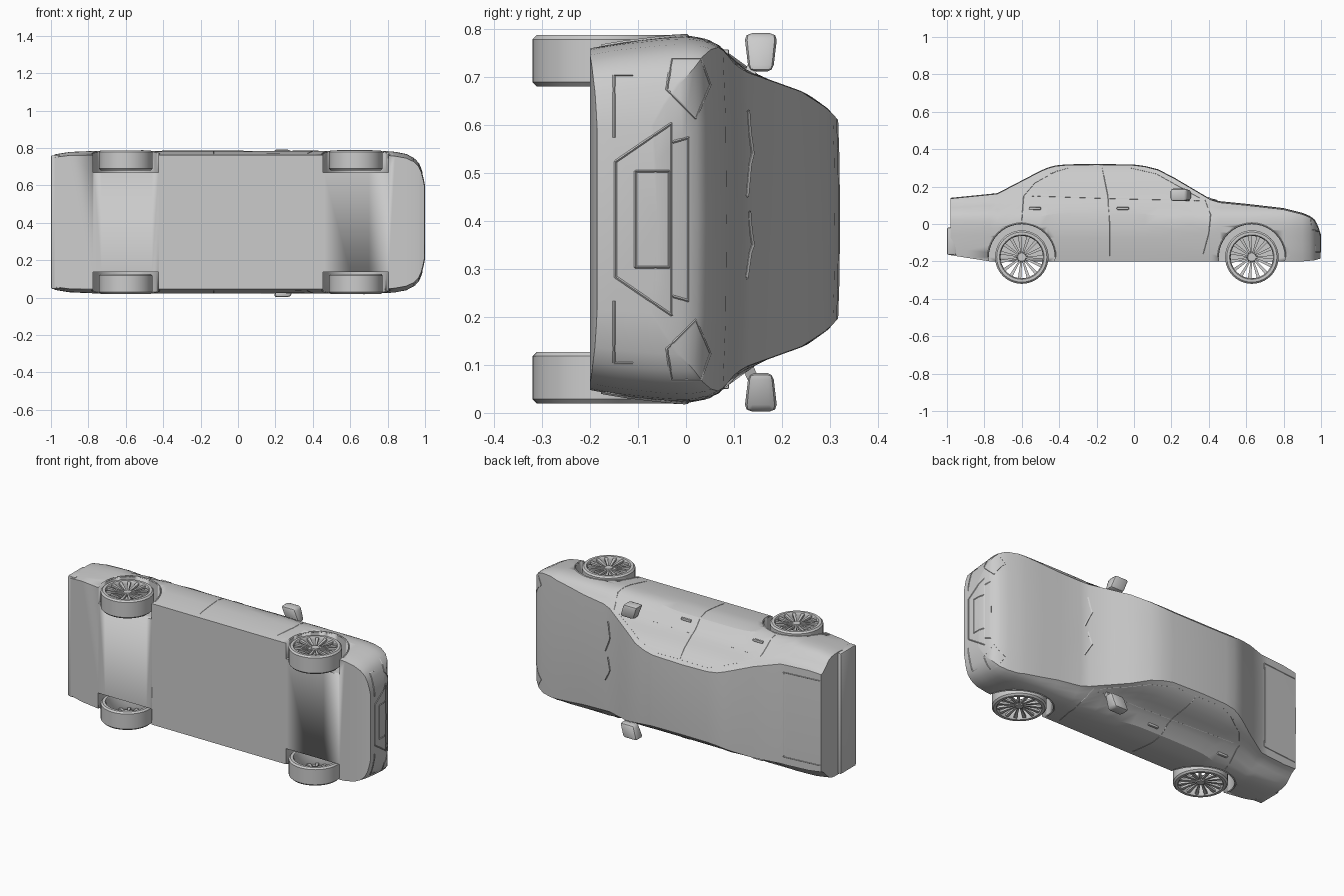
import bpy, bmesh, math
from mathutils import Vector, Matrix
from mathutils.bvhtree import BVHTree

if "Cube" in bpy.data.objects:
    bpy.data.objects.remove(bpy.data.objects["Cube"])

# The car lies on its side: length along x (nose +x), roof towards +y, width along z
MID = 0.4035
AXLES = (-0.6, 0.63)
AXLE_Y = -0.177

paint = bpy.data.materials.new("light_grey")
paint.diffuse_color = (0.6, 0.6, 0.6, 1)
paint.use_nodes = True
paint.node_tree.nodes["Principled BSDF"].inputs["Base Color"].default_value = paint.diffuse_color


def add(name, bm, angle=35):
    bmesh.ops.recalc_face_normals(bm, faces=bm.faces[:])
    me = bpy.data.meshes.new(name)
    bm.to_mesh(me)
    bm.free()
    me.materials.append(paint)
    ob = bpy.data.objects.new(name, me)
    bpy.context.collection.objects.link(ob)
    bpy.ops.object.select_all(action='DESELECT')
    ob.select_set(True)
    bpy.context.view_layer.objects.active = ob
    bpy.ops.object.shade_smooth_by_angle(angle=math.radians(angle))
    return ob


def lerp(table, v):
    if v <= table[0][0]:
        return table[0][1]
    for (a, p), (b, q) in zip(table, table[1:]):
        if v <= b:
            return p + (q - p) * (v - a) / (b - a)
    return table[-1][1]


def box(bm, centre, size, bevel=0):
    r = bmesh.ops.create_cube(bm, size=1, matrix=Matrix.Translation(centre) @ Matrix.Diagonal((*size, 1)))
    if bevel:
        edges = list({e for v in r['verts'] for e in v.link_edges})
        bmesh.ops.bevel(bm, geom=edges, offset=bevel, segments=2, affect='EDGES', profile=0.5)


# Half width by height, width scale by length, roof line and floor line
SIDE = [(-0.2, .358), (-0.15, .368), (-0.05, .379), (0, .382), (0.04, .376), (0.07, .362), (0.08, .35),
        (0.1, .325), (0.122, .308), (0.25, .262), (0.3, .226), (0.32, .203)]
PLAN = [(-1, .94), (-0.97, .955), (-0.9, .985), (-0.77, 1), (0.78, 1), (0.84, .985), (0.9, .955),
        (0.94, .9), (0.965, .83), (0.98, .74), (0.99, .63), (0.998, .52)]
TOP = [(-0.98, .14), (-0.73, .165), (-0.5, .285), (-0.46, .302), (-0.42, .313), (-0.36, .319), (-0.2, .321),
       (0, .318), (0.06, .31), (0.13, .292), (0.22, .245), (0.41, .133), (0.46, .122), (0.6, .108), (0.8, .085),
       (0.9, .06), (0.94, .043), (0.965, .025), (0.98, -.005), (0.99, -.035), (0.998, -.06)]
FLOOR = [(-0.98, -.167), (-0.77, -.2), (0.9, -.2), (0.96, -.195), (0.998, -.185)]
stations = sorted({p[0] for p in TOP} | {-0.95, -0.9, -0.77, -0.6, 0.3, 0.7, 0.84})
LEVELS = (0, .12, .25, .38, .5, .6, .68, .76, .84, .91, .96, 1)


def section(x):
    lo, hi = lerp(FLOOR, x), lerp(TOP, x)
    crown = 0.008 if x > 0.41 else 0.004
    edge, s = hi - crown, lerp(PLAN, x)
    half = [(y, lerp(SIDE, y) * s) for y in (lo + (edge - lo) * t for t in LEVELS)]
    half.append((hi - crown * 0.3, half[-1][1] * 0.6))
    ring = half + [(hi, 0)] + [(y, -w) for y, w in reversed(half)]
    return [Vector((x, y, MID + w)) for y, w in ring]


# Body shell
bm = bmesh.new()
rings = [[bm.verts.new(c) for c in section(x)] for x in stations]
for a, b in zip(rings, rings[1:]):
    for i in range(len(a)):
        j = (i + 1) % len(a)
        bm.faces.new((a[i], a[j], b[j], b[i]))
bm.faces.new(rings[0])
bm.faces.new(rings[-1])
bmesh.ops.recalc_face_normals(bm, faces=bm.faces[:])
surface = BVHTree.FromBMesh(bm)
body = add("body", bm, 28)

# Wheel wells cut out of the shell
bm = bmesh.new()
for ax in AXLES:
    for z in (0.138 - 0.2, 0.669 + 0.2):
        bmesh.ops.create_cone(bm, cap_ends=True, segments=48, radius1=0.177, radius2=0.177, depth=0.4,
                              matrix=Matrix.Translation((ax, AXLE_Y, z)))
cutter = add("wheel_well_cutter", bm)
cutter.hide_render = True
mod = body.modifiers.new("wells", 'BOOLEAN')
mod.operation, mod.object, mod.solver = 'DIFFERENCE', cutter, 'EXACT'
bpy.context.view_layer.objects.active = body
bpy.ops.object.modifier_apply(modifier=mod.name)
bpy.data.objects.remove(cutter)

# Rear bumper
bm = bmesh.new()
box(bm, (-0.975, -0.092, MID), (0.05, 0.145, 0.715), 0.008)
add("rear_bumper", bm)


def trace(name, pts, way, radius=0.002, closed=False):
    """Thin bead following the body surface; pts are seen along the given direction."""
    way = Vector(way)
    pts = [Vector(p) for p in pts]
    if closed:
        pts.append(pts[0])
    path = []
    for a, b in zip(pts, pts[1:]):
        n = max(2, int((b - a).length / 0.02))
        for i in range(n + 1):
            hit = surface.ray_cast(a.lerp(b, i / n) - way * 3, way)[0]
            if hit:
                path.append(hit)
    bm = bmesh.new()
    prev = None
    for k, p in enumerate(path):
        t = path[min(k + 1, len(path) - 1)] - path[max(k - 1, 0)]
        if t.length < 1e-5:
            continue
        u = t.cross(way).normalized()
        ring = [bm.verts.new(p + d * radius) for d in (u, -way, -u, way)]
        if prev:
            for i in range(4):
                bm.faces.new((prev[i], prev[(i + 1) % 4], ring[(i + 1) % 4], ring[i]))
        prev = ring
    return add(name, bm)


# Door seams, window lines, sills and arch lips on both sides
side_lines = {
    "pillar_seam": [(-0.17, .3), (-0.14, .15), (-0.13, .0), (-0.13, -.17)],
    "front_door_seam": [(0.38, .13), (0.41, .05), (0.4, -.05), (0.37, -.16)],
    "rear_door_seam": [(-0.41, .285), (-0.53, .22), (-0.59, .15), (-0.6, .02)],
    "window_line": [(0.35, .125), (-0.1, .135), (-0.55, .15)],
    "window_top": [(0.35, .14), (0.12, .268), (-0.02, .3), (-0.35, .3), (-0.45, .27)],
}
for end, z, way in (("left", 1, (0, 0, -1)), ("right", -1, (0, 0, 1))):
    for name, pts in side_lines.items():
        trace(f"{name}_{end}", [(x, y, MID) for x, y in pts], way, 0.0015)
    for ax in AXLES:
        arc = [(ax + 0.18 * math.cos(a), AXLE_Y + 0.18 * math.sin(a), MID)
               for a in (math.pi * i / 20 for i in range(21))]
        trace(f"arch_lip_{end}", arc, way, 0.004)
    # Door handles
    bm = bmesh.new()
    for x in (-0.53, -0.06):
        box(bm, (x, 0.083, MID + z * 0.347), (0.065, 0.014, 0.014), 0.004)
    add(f"door_handles_{end}", bm)

# Nose outlines
nose = (-1, 0, 0)
for name, h in {"grille_frame": [(-.147, .12), (-.147, -.12), (-.03, -.2), (-.03, .2)],
                "upper_grille": [(-.03, .16), (.005, .17), (.005, -.17), (-.03, -.16)],
                "plate_frame": [(-.105, .1), (-.105, -.1), (-.035, -.1), (-.035, .1)]}.items():
    trace(name, [(0, y, MID + w) for y, w in h], nose, 0.003, True)
for s in (1, -1):
    trace("headlight", [(0, y, MID + s * w) for y, w in
                        ((-.03, .335), (.03, .335), (.05, .28), (.02, .21), (-.04, .27))], nose, 0.003, True)
    trace("bumper_vent", [(0, y, MID + s * w) for y, w in
                          ((-.15, .17), (-.15, .3), (-.11, .3))], nose, 0.003)

# Boot lid seam and wipers
up = (0, -1, 0)
trace("boot_lid_seam", [(-.975, 0, MID - .25), (-.75, 0, MID - .25), (-.75, 0, MID + .25), (-.975, 0, MID + .25)],
      up, 0.002)
for a, b in ((0.28, 0.42), (0.45, 0.63)):
    trace("wiper", [(0.44, 0, a), (0.4, 0, (a + b) / 2), (0.42, 0, b)], up, 0.005)

# Door mirrors
for side, s in (("left", 1), ("right", -1)):
    bm = bmesh.new()
    box(bm, (0, 0, 0), (0.09, 0.06, 0.08), 0.014)
    for v in bm.verts:
        v.co.x -= 0.35 * v.co.z
        v.co.y *= 1 + 4 * v.co.z
    inner = [(0.0, -0.025, -0.02), (0.04, -0.025, -0.02), (0.04, 0.0, -0.02), (0.0, 0.0, -0.02)]
    lo = [bm.verts.new(p) for p in inner]
    hi = [bm.verts.new((x + 0.02, y - 0.025, -0.075)) for x, y, _ in inner]
    for i in range(4):
        j = (i + 1) % 4
        bm.faces.new((lo[i], lo[j], hi[j], hi[i]))
    for v in bm.verts:
        v.co = Vector((0.25 + v.co.x, 0.156 + v.co.y, 0.397 + s * (0.354 + v.co.z)))
    add(f"door_mirror_{side}", bm)

# Wheels: hollow tyre ring, hub and fifteen spokes on the outer side
RING = [(.116, .004), (.119, 0), (.134, 0), (.143, .009), (.143, .098), (.134, .107), (.119, .107),
        (.113, .095), (.113, .02)]
for ax in AXLES:
    for s in (1, -1):
        bm = bmesh.new()
        n = 40
        rows = [[bm.verts.new((r * math.cos(2 * math.pi * i / n), r * math.sin(2 * math.pi * i / n), d))
                 for r, d in RING] for i in range(n)]
        for i in range(n):
            a, b = rows[i], rows[(i + 1) % n]
            for k in range(len(RING)):
                m = (k + 1) % len(RING)
                bm.faces.new((a[k], a[m], b[m], b[k]))
        bmesh.ops.create_cone(bm, cap_ends=True, segments=20, radius1=0.022, radius2=0.03, depth=0.03,
                              matrix=Matrix.Translation((0, 0, 0.025)))
        for i in range(15):
            spoke = bmesh.ops.create_cube(bm, size=1)['verts']
            turn = Matrix.Rotation(2 * math.pi * i / 15, 3, 'Z')
            for v in spoke:
                far = v.co.x > 0
                v.co = turn @ Vector((0.116 if far else 0.02, v.co.y * (0.018 if far else 0.008),
                                      (0.012 if far else 0.022) + v.co.z * 0.012))
        for v in bm.verts:
            v.co = Vector((ax + v.co.x, AXLE_Y + v.co.y, MID + s * (0.3835 - v.co.z)))
        add(f"{'front' if ax > 0 else 'rear'}_wheel_{'left' if s > 0 else 'right'}", bm)
